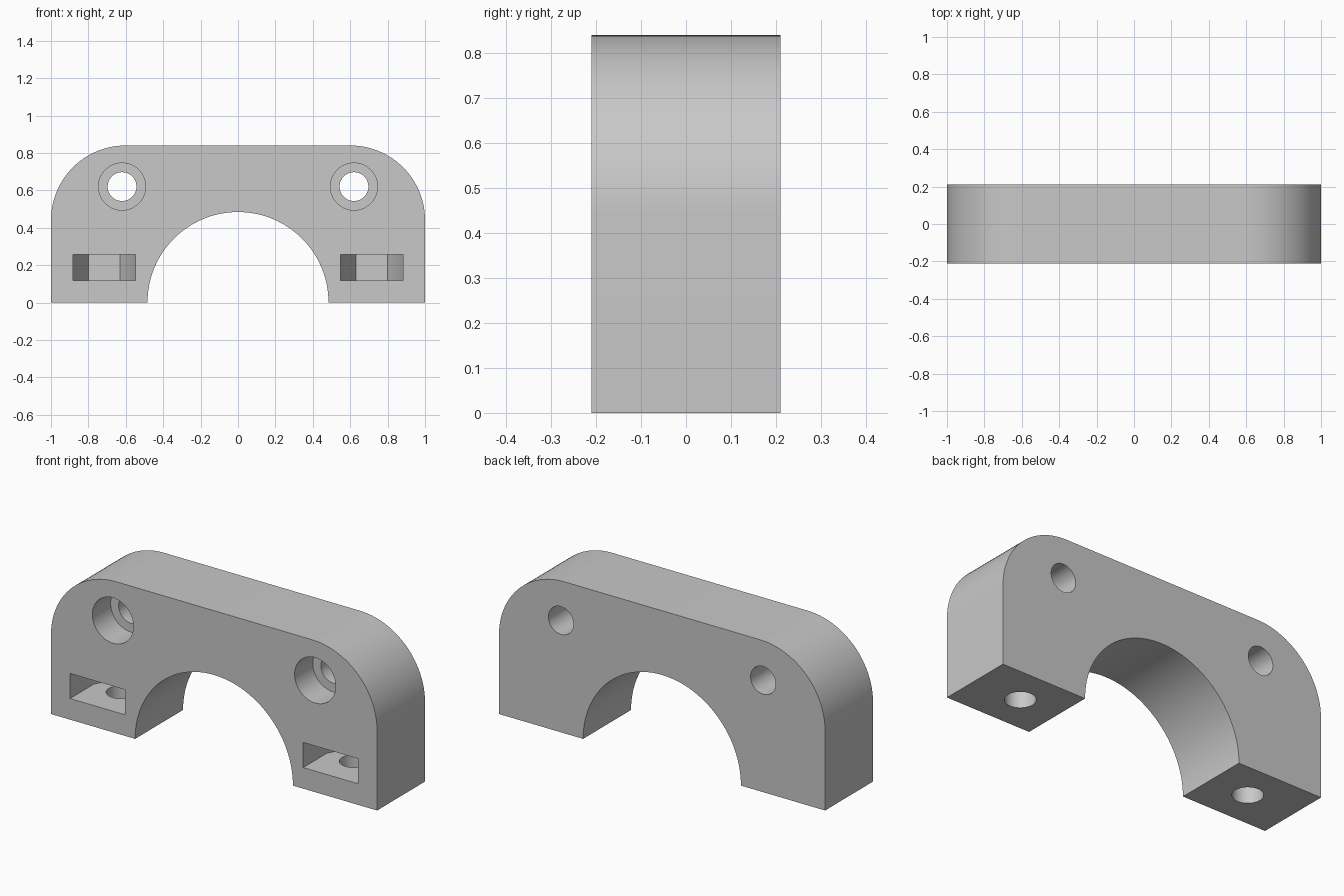
import bpy, bmesh
from math import sin, cos, pi, radians
from mathutils import Vector

old = bpy.data.objects.get("Cube")
if old:
    bpy.data.objects.remove(old, do_unlink=True)

HEIGHT, HALF_DEPTH = 0.84, 0.21
CORNER_R, ARCH_R = 0.4, 0.484
SCREW_X, SCREW_Z, SCREW_R, HEAD_R = 0.62, 0.62, 0.077, 0.126
NUT_X, NUT_R = 0.715, 0.168

grey = bpy.data.materials.new("light_grey")
grey.use_nodes = True
colour = (0.58, 0.58, 0.58, 1)
grey.diffuse_color = colour
grey.node_tree.nodes["Principled BSDF"].inputs["Base Color"].default_value = colour


def arc(cx, cy, r, start, end, steps):
    """Points along an arc, angles in degrees."""
    return [(cx + r * cos(radians(start + (end - start) * i / steps)),
             cy + r * sin(radians(start + (end - start) * i / steps)))
            for i in range(steps + 1)]


def circle(cx, cy, r):
    return arc(cx, cy, r, 0, 360, 64)[:-1]


def prism(name, profile, axis, low, high):
    """Extrude a closed profile along y (profile in xz) or z (profile in xy)."""
    bm = bmesh.new()
    place = (lambda p: (p[0], low, p[1])) if axis == "y" else (lambda p: (p[0], p[1], low))
    face = bm.faces.new([bm.verts.new(place(p)) for p in profile])
    grown = bmesh.ops.extrude_face_region(bm, geom=[face])["geom"]
    shift = Vector((0, high - low, 0)) if axis == "y" else Vector((0, 0, high - low))
    bmesh.ops.translate(bm, vec=shift, verts=[v for v in grown if isinstance(v, bmesh.types.BMVert)])
    bmesh.ops.recalc_face_normals(bm, faces=bm.faces)
    mesh = bpy.data.meshes.new(name)
    bm.to_mesh(mesh)
    bm.free()
    mesh.materials.append(grey)
    obj = bpy.data.objects.new(name, mesh)
    bpy.context.collection.objects.link(obj)
    return obj


def cut(target, cutter):
    """Subtract the cutter from the target, then discard it."""
    cutter.hide_render = True
    mod = target.modifiers.new("cut", "BOOLEAN")
    mod.operation, mod.solver, mod.object = "DIFFERENCE", "EXACT", cutter
    bpy.context.view_layer.objects.active = target
    bpy.ops.object.modifier_apply(modifier=mod.name)
    bpy.data.objects.remove(cutter, do_unlink=True)


# Clamp body: rounded upper corners and a half-round saddle below
inner, shoulder = 1 - CORNER_R, HEIGHT - CORNER_R
outline = [(1, 0)]
outline += arc(inner, shoulder, CORNER_R, 0, 90, 24)
outline += arc(-inner, shoulder, CORNER_R, 90, 180, 24)
outline += [(-1, 0)]
outline += arc(0, 0, ARCH_R, 180, 0, 64)
body = prism("clamp_body", outline, "y", -HALF_DEPTH, HALF_DEPTH)

for side in (-1, 1):
    # Mounting screw hole with a counterbore on the front
    x = side * SCREW_X
    cut(body, prism("screw_hole", circle(x, SCREW_Z, SCREW_R), "y", -0.3, 0.3))
    cut(body, prism("counterbore", circle(x, SCREW_Z, HEAD_R), "y", -0.3, -0.05))

    # Clamping bolt hole up through the foot
    x = side * NUT_X
    cut(body, prism("bolt_hole", circle(x, 0, SCREW_R), "z", -0.1, 0.4))

    # Nut slot: open at the front, half hexagon at the back
    back = NUT_R * sin(pi / 3)
    slot = [(x - NUT_R, -0.3), (x + NUT_R, -0.3), (x + NUT_R, 0),
            (x + NUT_R / 2, back), (x - NUT_R / 2, back), (x - NUT_R, 0)]
    cut(body, prism("nut_slot", slot, "z", 0.117, 0.256))

# Smooth the curved walls, keep the edges sharp
bpy.ops.object.select_all(action="DESELECT")
body.select_set(True)
bpy.context.view_layer.objects.active = body
bpy.ops.object.shade_smooth_by_angle(angle=radians(30))
